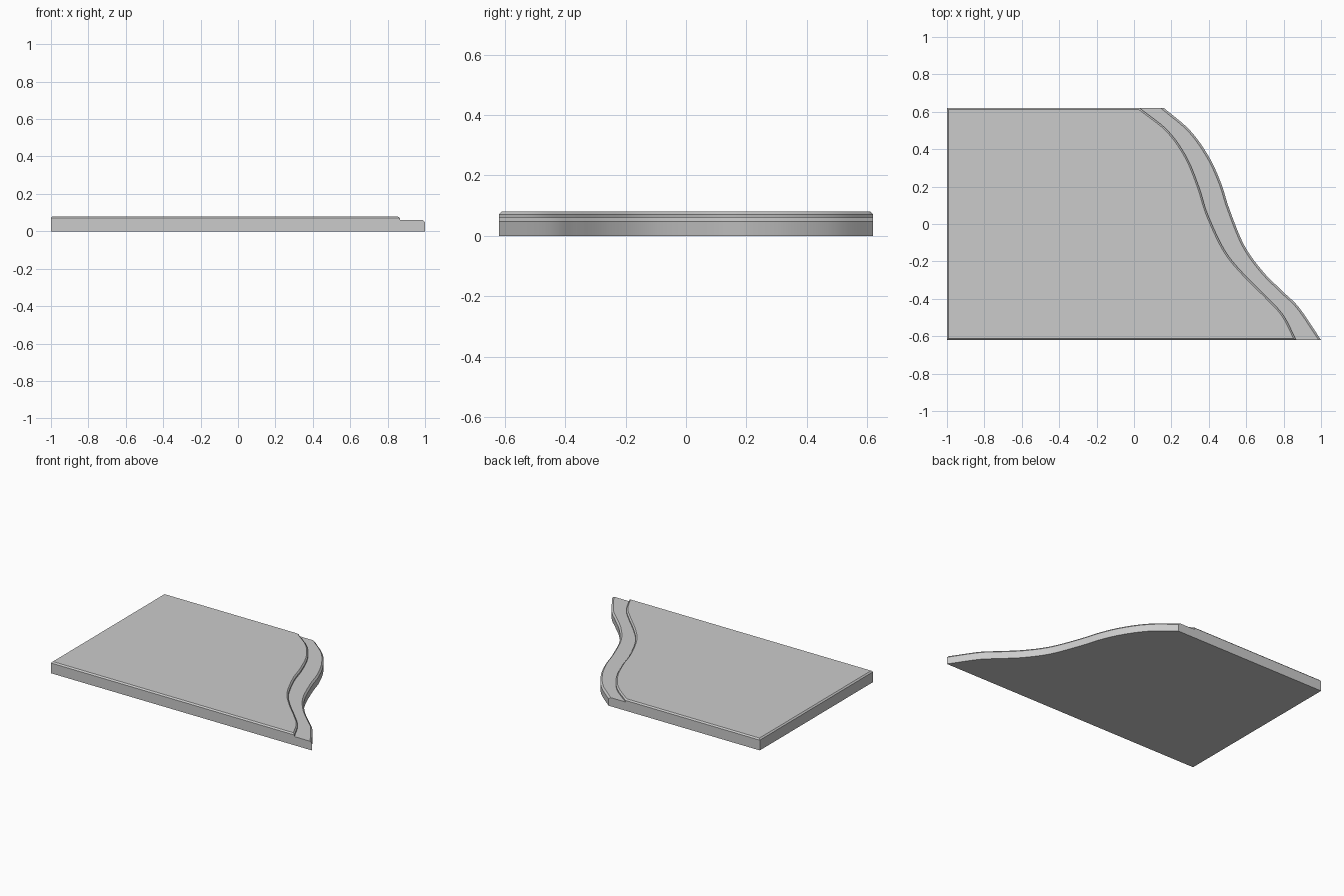
import bpy, bmesh
from mathutils import Vector

if "Cube" in bpy.data.objects:
    bpy.data.objects.remove(bpy.data.objects["Cube"])

X0, Y = -1.0, 0.62          # straight left side, half depth

# wavy edges seen from above, front to back
OUTER = [(1.0, -.62), (.885, -.45), (.80, -.365), (.69, -.255), (.59, -.115),
         (.51, .08), (.465, .22), (.40, .36), (.30, .50), (.16, .62)]
INNER = [(.867, -.62), (.80, -.49), (.715, -.395), (.585, -.265), (.485, -.14),
         (.395, .05), (.347, .20), (.28, .36), (.18, .50), (.03, .62)]


def spline(pts, steps=7):
    """Catmull-Rom curve through the points."""
    p = [Vector(q) for q in pts]
    p = [2 * p[0] - p[1]] + p + [2 * p[-1] - p[-2]]
    out = []
    for a, b, c, d in zip(p, p[1:], p[2:], p[3:]):
        for i in range(steps):
            t = i / steps
            out.append(0.5 * (2 * b + (c - a) * t + (2 * a - 5 * b + 4 * c - d) * t * t
                              + (3 * b - a - 3 * c + d) * t ** 3))
    out.append(p[-2].copy())
    return out


def inset(curve, d):
    """Move a wavy edge inwards by d, keeping its depth range."""
    out = []
    for i, p in enumerate(curve):
        t = curve[min(i + 1, len(curve) - 1)] - curve[max(i - 1, 0)]
        out.append(Vector((p.x - d * t.length / t.y, p.y)))
    return out


def trim(curve, limit):
    """Pull both ends in to y = +-limit."""
    c = [p.copy() for p in curve]
    for end, nxt, y in ((0, 1, -limit), (-1, -2, limit)):
        a, b = c[end], c[nxt]
        c[end] = a.lerp(b, (y - a.y) / (b.y - a.y))
    return c


bm = bmesh.new()


def row(curve, z):
    return [bm.verts.new((p.x, p.y, z)) for p in curve]


def strip(lower, upper):
    for i in range(len(lower) - 1):
        bm.faces.new((lower[i], lower[i + 1], upper[i + 1], upper[i]))


outer, inner = spline(OUTER), spline(INNER)
B = 0.009
# wavy edge rows from the floor, over the ledge, up to the top
rows = [row(outer, 0), row(outer, .048), row(inset(outer, .011), .06),
        row(inner, .06), row(inner, .08 - B), row(trim(inset(inner, B), Y - B), .08)]
for lo, hi in zip(rows, rows[1:]):
    strip(lo, hi)

# back-left and front-left corners at floor, chamfer start and top
left = []
for z, d in ((0, 0), (.08 - B, 0), (.08, B)):
    left.append([bm.verts.new((X0 + d, s * (Y - d), z)) for s in (1, -1)])
floor, mid, top = left

# flat ends, left side, floor and top
bm.faces.new([floor[1]] + [r[0] for r in rows[:5]] + [mid[1]])
bm.faces.new([floor[0]] + [r[-1] for r in rows[:5]] + [mid[0]])
bm.faces.new((floor[0], floor[1], mid[1], mid[0]))
bm.faces.new(rows[0] + floor)
bm.faces.new(rows[5] + top)
# chamfer along the straight sides
strip([rows[4][-1]] + mid + [rows[4][0]], [rows[5][-1]] + top + [rows[5][0]])

bmesh.ops.recalc_face_normals(bm, faces=bm.faces)
mesh = bpy.data.meshes.new("wavy_stepped_slab")
bm.to_mesh(mesh)
bm.free()
slab = bpy.data.objects.new("wavy_stepped_slab", mesh)
bpy.context.collection.objects.link(slab)

# smooth along the waves, crisp at the edges
bpy.context.view_layer.objects.active = slab
slab.select_set(True)
bpy.ops.object.shade_smooth_by_angle(angle=0.5)
